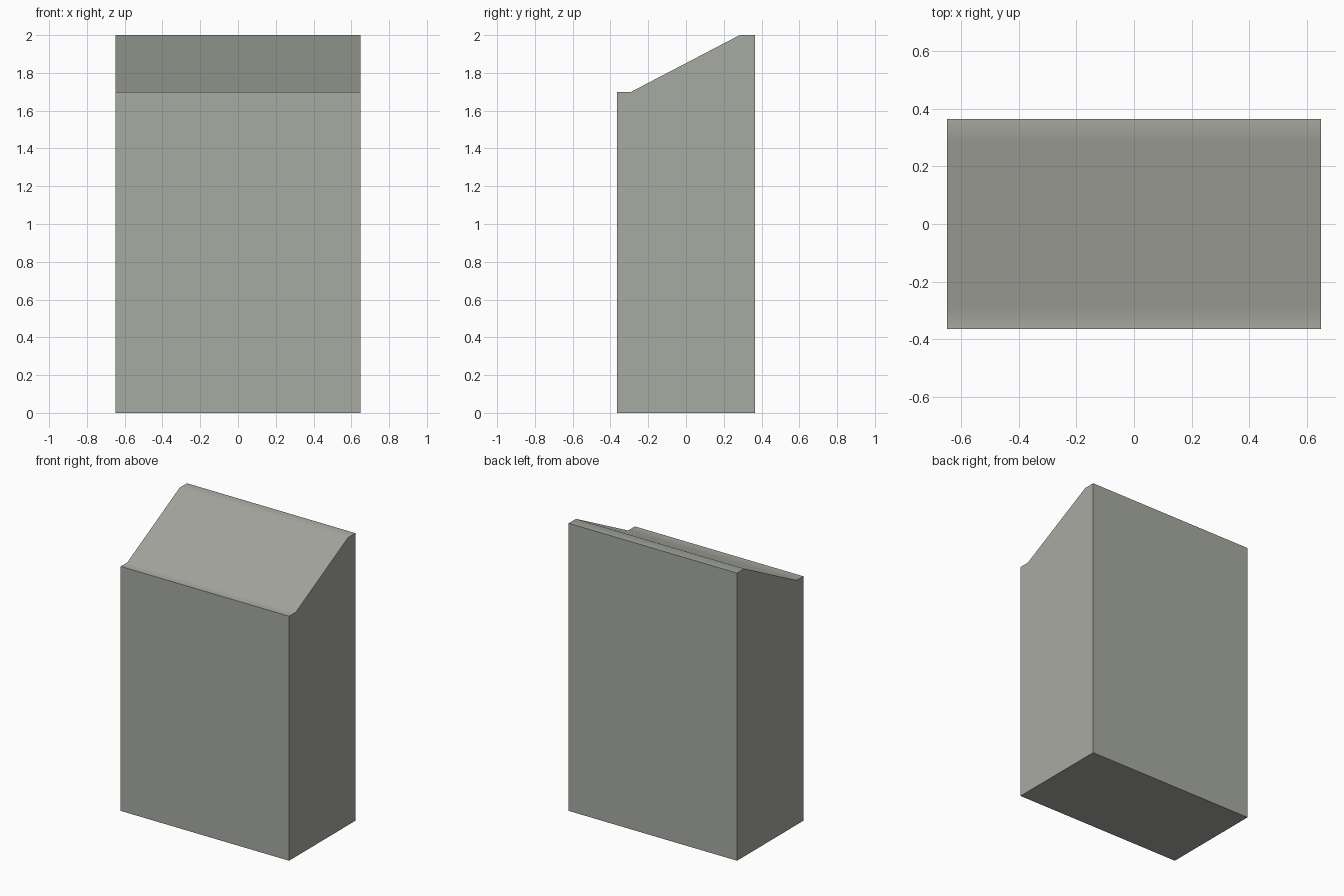
import bpy, bmesh, math

if "Cube" in bpy.data.objects:
    bpy.data.objects.remove(bpy.data.objects["Cube"])

# Stone colour
stone = bpy.data.materials.new("grey_stone")
stone.diffuse_color = (0.39, 0.405, 0.36, 1)
stone.use_nodes = True
stone.node_tree.nodes["Principled BSDF"].inputs["Base Color"].default_value = stone.diffuse_color

# Side profile (y, z): upright slab with a slanted top between two narrow flats
W, D = 0.648, 0.364
profile = [(-D, 0), (D, 0), (D, 2), (0.284, 2), (-0.29, 1.7), (-D, 1.7)]

# Extrude the profile across x
bm = bmesh.new()
face = bm.faces.new([bm.verts.new((-W, y, z)) for y, z in profile])
ext = bmesh.ops.extrude_face_region(bm, geom=[face])
verts = [v for v in ext["geom"] if isinstance(v, bmesh.types.BMVert)]
bmesh.ops.translate(bm, verts=verts, vec=(2 * W, 0, 0))
bmesh.ops.recalc_face_normals(bm, faces=bm.faces)
mesh = bpy.data.meshes.new("slanted_block")
bm.to_mesh(mesh)
bm.free()

block = bpy.data.objects.new("slanted_block", mesh)
bpy.context.collection.objects.link(block)
mesh.materials.append(stone)

# Soft shading only across the shallow bends of the top
bpy.context.view_layer.objects.active = block
block.select_set(True)
bpy.ops.object.shade_smooth_by_angle(angle=math.radians(30))
